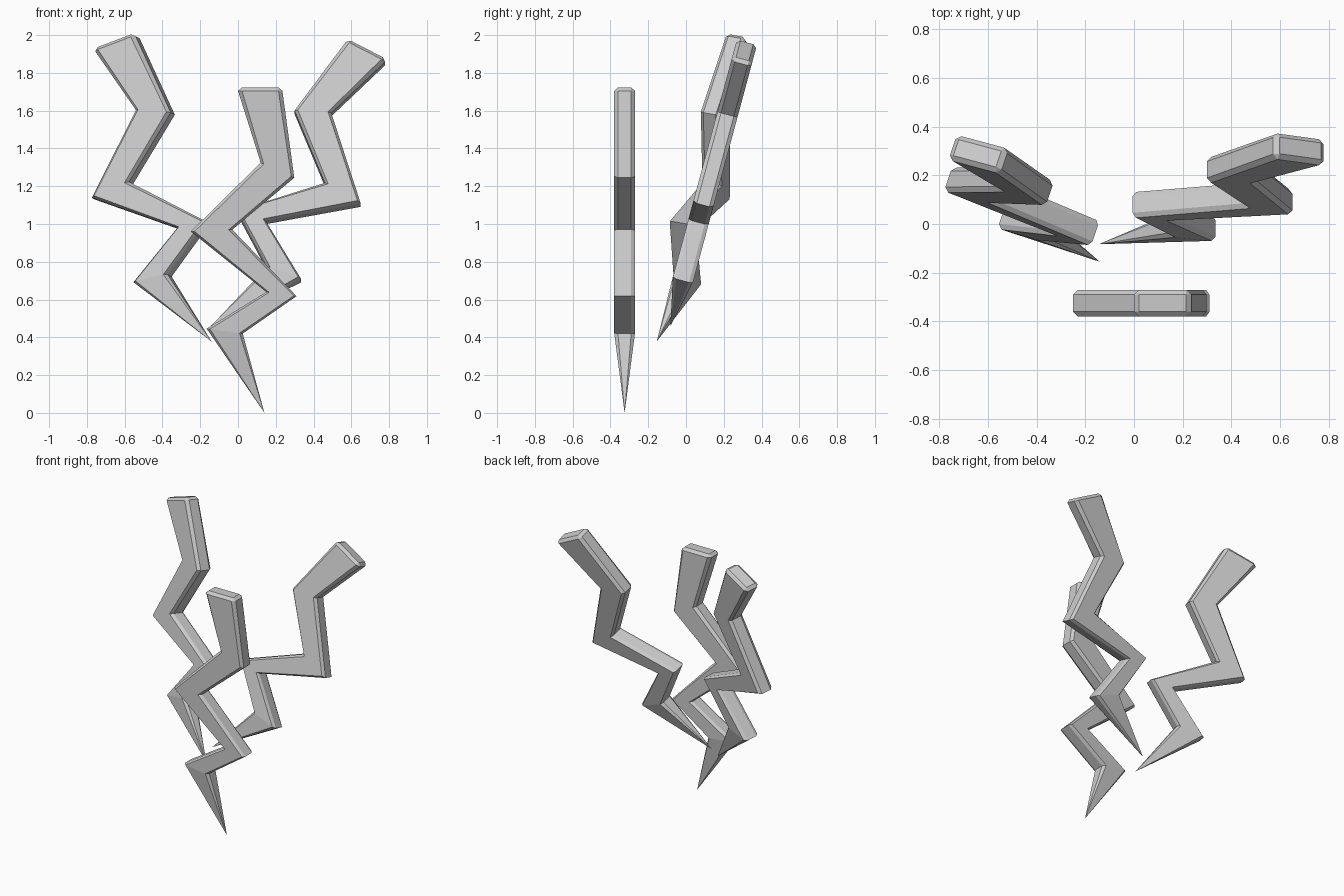
import bpy, bmesh
from mathutils import Vector, Matrix

if "Cube" in bpy.data.objects:
    bpy.data.objects.remove(bpy.data.objects["Cube"])

# Zigzag profile: left and right outline points (x, z) at each bend, top to bottom
BENDS = [((0.0, 1.705), (0.235, 1.705)),
         ((0.12, 1.325), (0.298, 1.245)),
         ((-0.25, 0.96), (-0.03, 0.97)),
         ((0.15, 0.64), (0.31, 0.618)),
         ((-0.166, 0.446), (0.025, 0.42))]
TIP = Vector((0.14, 0, 0.0))
HALF, CHAMFER, INSET = 0.055, 0.02, 0.09


def section(left, right, cap=False):
    """Chamfered eight-sided cross-section between two outline points."""
    a, b = Vector((left[0], 0, left[1])), Vector((right[0], 0, right[1]))
    outer = INSET if cap else 0.0
    flat = HALF - CHAMFER if cap else HALF
    lift = Vector((0, 0, 0.018 if cap else 0))
    ring = [(outer, -(HALF - CHAMFER)), (INSET, -flat),
            (1 - INSET, -flat), (1 - outer, -(HALF - CHAMFER)),
            (1 - outer, HALF - CHAMFER), (1 - INSET, flat),
            (INSET, flat), (outer, HALF - CHAMFER)]
    return [a.lerp(b, t) + Vector((0, y, 0)) + lift - TIP for t, y in ring]


def bolt(name, tip, across, up):
    bm = bmesh.new()
    rings = [section(*BENDS[0], cap=True)] + [section(*p) for p in BENDS]
    rings = [[bm.verts.new(p) for p in r] for r in rings]
    point = bm.verts.new((0, 0, 0))
    bm.faces.new(rings[0])
    for r, s in zip(rings, rings[1:]):
        for i in range(8):
            j = (i + 1) % 8
            bm.faces.new((r[i], r[j], s[j], s[i]))
    for i in range(8):
        bm.faces.new((rings[-1][i], rings[-1][(i + 1) % 8], point))
    bmesh.ops.remove_doubles(bm, verts=bm.verts[:], dist=0.0005)
    bmesh.ops.recalc_face_normals(bm, faces=bm.faces[:])
    mesh = bpy.data.meshes.new(name)
    bm.to_mesh(mesh)
    bm.free()
    ob = bpy.data.objects.new(name, mesh)
    bpy.context.collection.objects.link(ob)
    # Orient by the profile's across and up directions, pivoting at the tip
    w = Vector(up).normalized()
    u = Vector(across)
    u = (u - w * u.dot(w)).normalized()
    rot = Matrix((u, w.cross(u), w)).transposed()
    ob.matrix_world = Matrix.Translation(tip) @ rot.to_4x4()
    return ob


# Upright front bolt and two leaning bolts behind it
bolt("front_bolt", (0.14, -0.325, 0.0), (1, 0, 0), (0, 0, 1))
bolt("left_bolt", (-0.14, -0.155, 0.378), (0.908, -0.243, 0.342), (-0.28, 0.255, 0.925))
bolt("right_bolt", (-0.145, -0.083, 0.458), (-0.883, 0.122, 0.453), (0.469, 0.23, 0.853))
